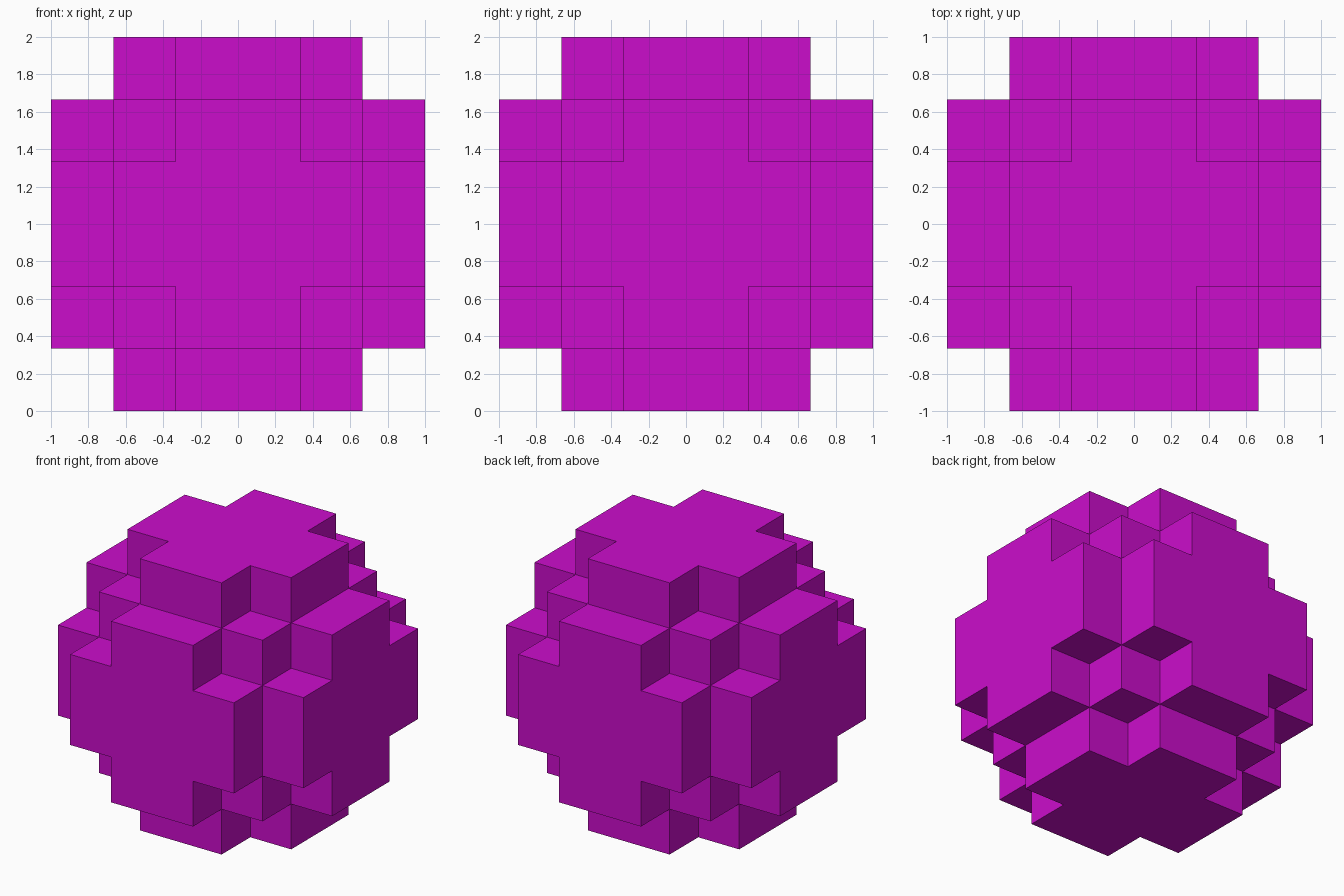
import bpy, bmesh
from mathutils import Vector

if "Cube" in bpy.data.objects:
    bpy.data.objects.remove(bpy.data.objects["Cube"])

CELL = 1 / 3      # block size: six blocks span the ball
RADIUS = 3        # ball radius in blocks

magenta = bpy.data.materials.new("magenta")
magenta.diffuse_color = (0.60, 0.004, 0.60, 1)
magenta.use_nodes = True
magenta.node_tree.nodes["Principled BSDF"].inputs["Base Color"].default_value = magenta.diffuse_color


def filled(c):
    """A block belongs to the ball when its centre is inside the radius."""
    return sum((i + 0.5) ** 2 for i in c) < RADIUS ** 2


bm = bmesh.new()
span = range(-RADIUS, RADIUS)
blocks = [(i, j, k) for i in span for j in span for k in span if filled((i, j, k))]

# Outer block faces only
for block in blocks:
    centre = Vector(block) + Vector((0.5, 0.5, 0.5))
    for axis in range(3):
        for sign in (-1, 1):
            beside = list(block)
            beside[axis] += sign
            if filled(beside):
                continue
            n, u, v = Vector(), Vector(), Vector()
            n[axis] = sign * 0.5
            u[(axis + 1) % 3] = 0.5
            v[(axis + 2) % 3] = 0.5 * sign
            corners = [centre + n + a * u + b * v
                       for a, b in ((-1, -1), (1, -1), (1, 1), (-1, 1))]
            bm.faces.new([bm.verts.new((p + Vector((0, 0, RADIUS))) * CELL)
                          for p in corners])

# Weld the blocks and merge coplanar faces into clean flat panels
bmesh.ops.remove_doubles(bm, verts=bm.verts, dist=0.001)
bmesh.ops.dissolve_limit(bm, angle_limit=0.02, verts=bm.verts, edges=bm.edges)

mesh = bpy.data.meshes.new("block_ball")
bm.to_mesh(mesh)
bm.free()
mesh.materials.append(magenta)
ball = bpy.data.objects.new("block_ball", mesh)
bpy.context.collection.objects.link(ball)
